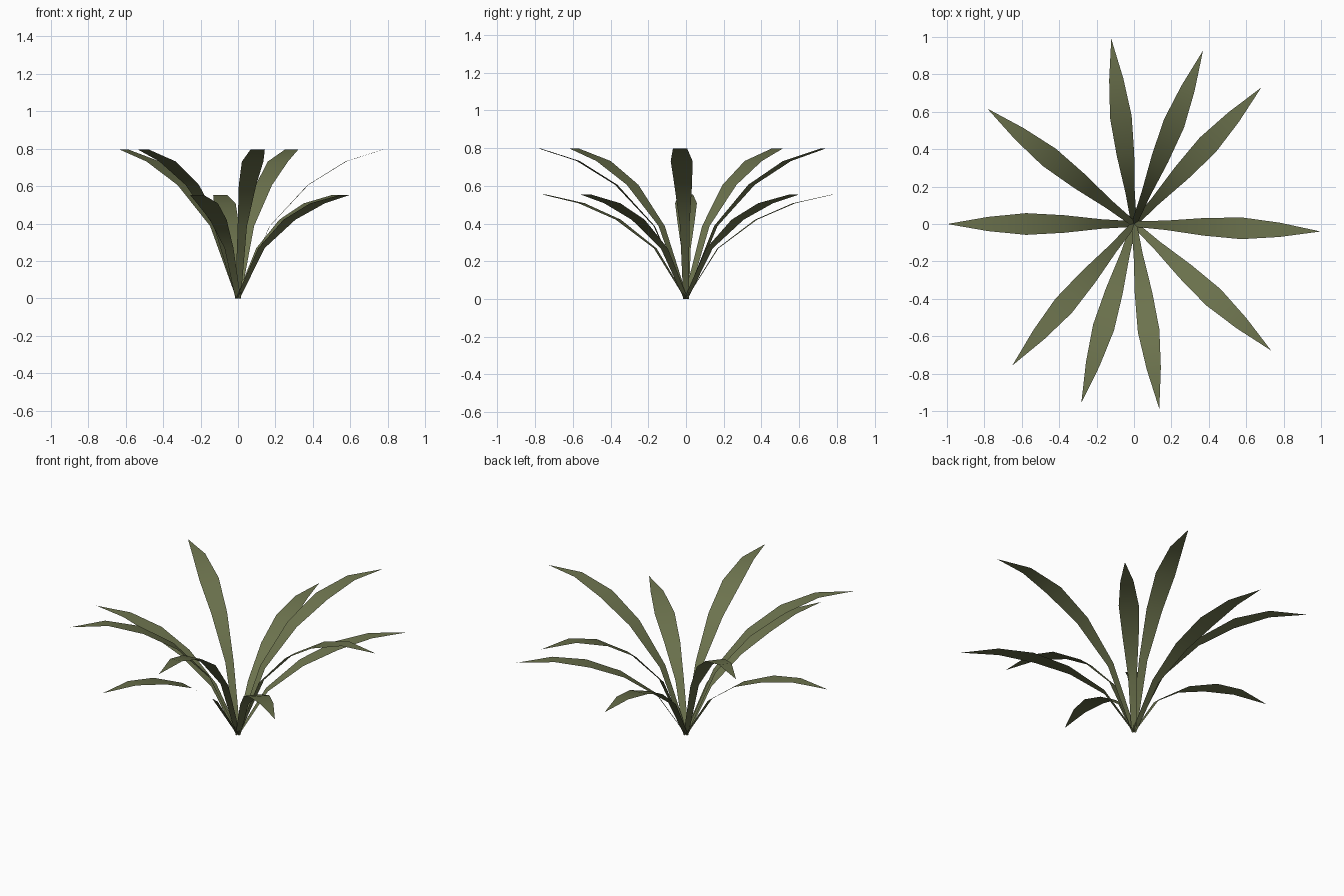
import bpy, bmesh, math
from mathutils import Vector

if "Cube" in bpy.data.objects:
    bpy.data.objects.remove(bpy.data.objects["Cube"])

green = bpy.data.materials.new("olive leaf green")
green.diffuse_color = (0.15, 0.17, 0.075, 1)
green.use_nodes = True
green.node_tree.nodes["Principled BSDF"].inputs["Base Color"].default_value = green.diffuse_color

# leaf sections: distance from the centre, share of height, half width
SECTIONS = [(0.0, 0.0, 0.015), (0.17, 0.485, 0.025), (0.374, 0.76, 0.047),
            (0.577, 0.918, 0.058), (0.78, 1.0, 0.038)]
TIP = 0.998


def leaf(name, angle, height):
    """Flat, arching strip with a pointed, level tip."""
    a = math.radians(angle)
    out = Vector((math.cos(a), math.sin(a), 0))
    side = Vector((-out.y, out.x, 0))
    bm = bmesh.new()
    rows = []
    for r, h, w in SECTIONS:
        c = out * r + Vector((0, 0, h * height))
        rows.append((bm.verts.new(c - side * w), bm.verts.new(c + side * w)))
    for (r0, l0), (r1, l1) in zip(rows, rows[1:]):
        bm.faces.new((r0, r1, l1, l0))
    tip = bm.verts.new(out * TIP + Vector((0, 0, height)))
    bm.faces.new((rows[-1][0], tip, rows[-1][1]))
    for f in bm.faces:
        f.smooth = True
    mesh = bpy.data.meshes.new(name)
    bm.to_mesh(mesh)
    bm.free()
    mesh.materials.append(green)
    bpy.context.collection.objects.link(bpy.data.objects.new(name, mesh))


# five tall leaves, with five lower leaves between them
for i, angle in enumerate((-2.3, 68.3, 141.8, 229.3, 277.8)):
    leaf(f"tall_leaf_{i + 1}", angle, 0.797)
for i, angle in enumerate((47, 97, 180, 253.6, 317.3)):
    leaf(f"low_leaf_{i + 1}", angle, 0.553)
